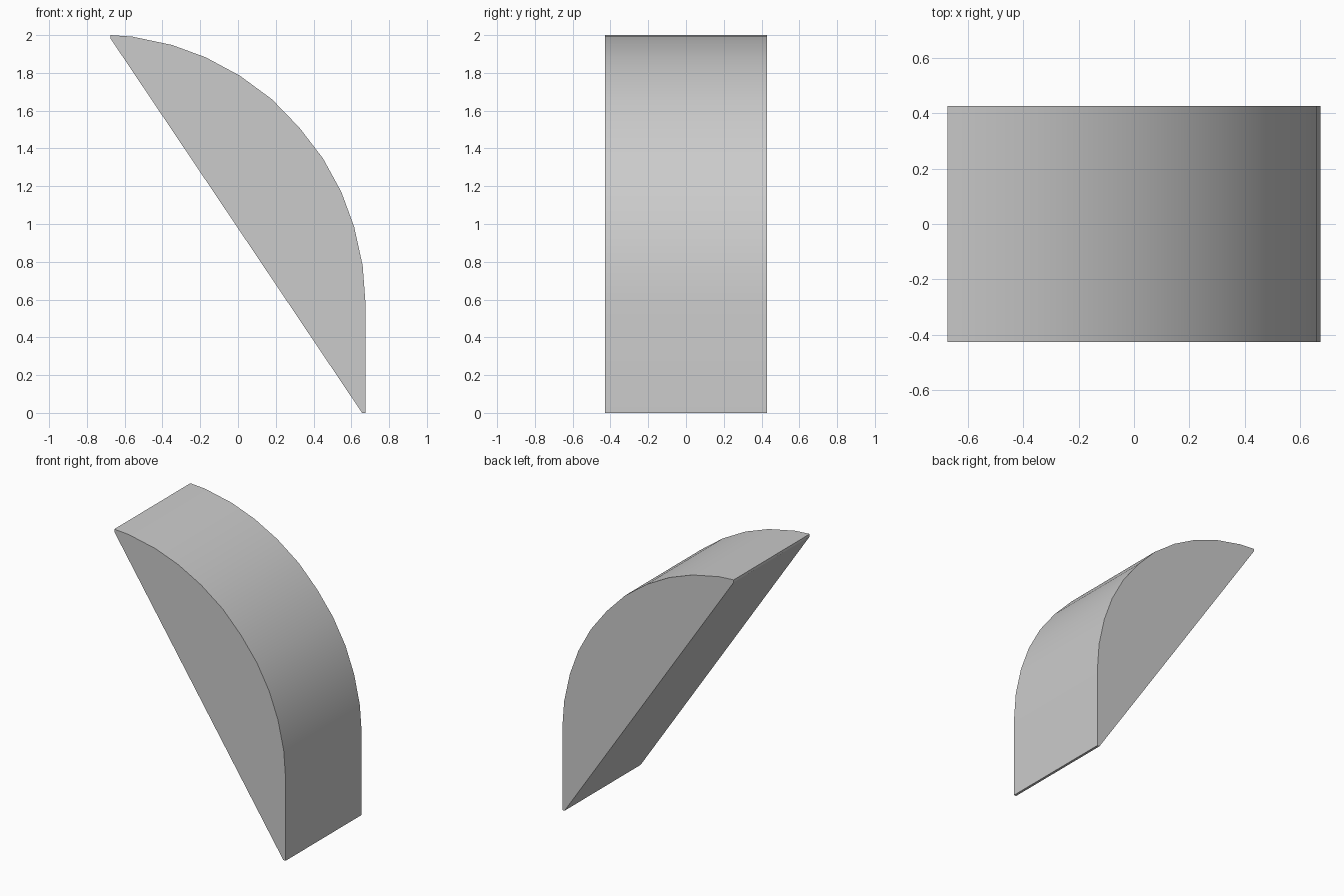
import bpy, bmesh, math
from mathutils import Vector

cube = bpy.data.objects.get("Cube")
if cube:
    bpy.data.objects.remove(cube, do_unlink=True)

HALF_DEPTH = 0.428

# Flat grey material
grey = bpy.data.materials.new("light_grey")
grey.use_nodes = True
colour = (0.6, 0.6, 0.6, 1)
grey.diffuse_color = colour
grey.node_tree.nodes["Principled BSDF"].inputs["Base Color"].default_value = colour

# Side outline: curved outer edge from the top tip down, then the straight chord
curve = [(-0.675, 2.0), (-0.56, 1.992), (-0.35, 1.948), (-0.17, 1.882),
         (0.01, 1.785), (0.18, 1.66), (0.325, 1.51), (0.45, 1.347),
         (0.547, 1.17), (0.615, 0.985), (0.66, 0.78), (0.675, 0.58)]
outline = curve + [(0.675, 0), (0.657, 0), (-0.675, 1.982)]

# Extrude the outline through the depth
bm = bmesh.new()
face = bm.faces.new([bm.verts.new((x, -HALF_DEPTH, z)) for x, z in outline])
result = bmesh.ops.extrude_face_region(bm, geom=[face], use_keep_orig=True)
moved = [v for v in result["geom"] if isinstance(v, bmesh.types.BMVert)]
bmesh.ops.translate(bm, verts=moved, vec=Vector((0, 2 * HALF_DEPTH, 0)))
bmesh.ops.recalc_face_normals(bm, faces=bm.faces[:])
mesh = bpy.data.meshes.new("curved_wedge")
bm.to_mesh(mesh)
bm.free()
mesh.materials.append(grey)

wedge = bpy.data.objects.new("curved_wedge", mesh)
bpy.context.collection.objects.link(wedge)

# Smooth the curved side, keep the corners sharp
bpy.ops.object.select_all(action="DESELECT")
wedge.select_set(True)
bpy.context.view_layer.objects.active = wedge
bpy.ops.object.shade_smooth_by_angle(angle=math.radians(30))
